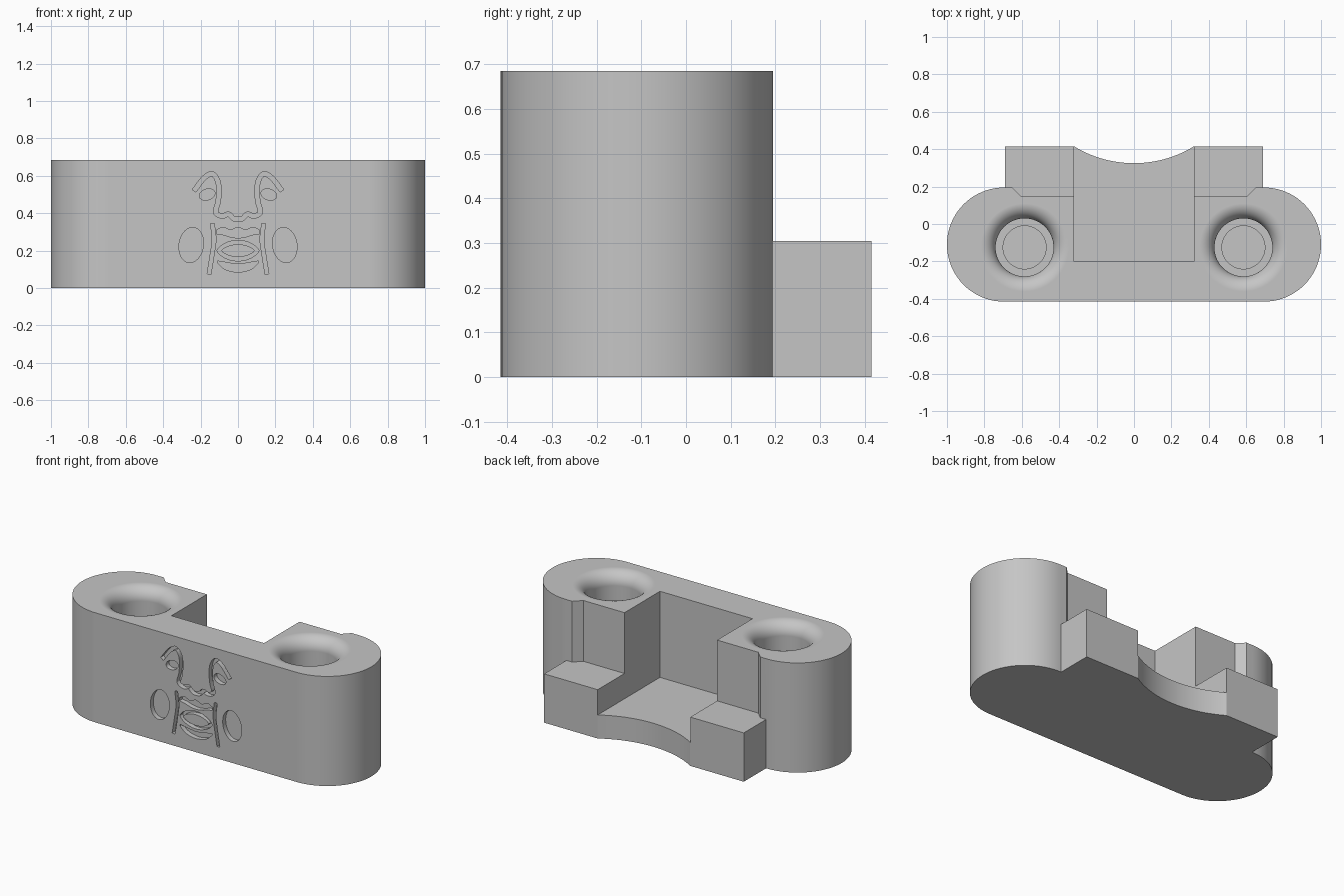
import bpy
import bmesh
from math import sin, cos, pi, radians
from mathutils import Vector

if "Cube" in bpy.data.objects:
    bpy.data.objects.remove(bpy.data.objects["Cube"])

HEIGHT, FRONT, BACK = 0.685, -0.415, 0.195
RADIUS = (BACK - FRONT) / 2
MID_Y = (BACK + FRONT) / 2
END_X = 1 - RADIUS

grey = bpy.data.materials.new("plain grey")
grey.use_nodes = True
grey.diffuse_color = (0.56, 0.56, 0.56, 1)
grey.node_tree.nodes["Principled BSDF"].inputs["Base Color"].default_value = grey.diffuse_color


def finish(name, bm):
    bmesh.ops.recalc_face_normals(bm, faces=bm.faces)
    mesh = bpy.data.meshes.new(name)
    bm.to_mesh(mesh)
    bm.free()
    mesh.materials.append(grey)
    obj = bpy.data.objects.new(name, mesh)
    bpy.context.collection.objects.link(obj)
    return obj


def extrude(bm, points, offset):
    face = bm.faces.new([bm.verts.new(p) for p in points])
    new = bmesh.ops.extrude_face_region(bm, geom=[face])["geom"]
    bmesh.ops.translate(bm, vec=offset, verts=[v for v in new if isinstance(v, bmesh.types.BMVert)])


def prism(name, outline, low, high):
    bm = bmesh.new()
    extrude(bm, [(x, y, low) for x, y in outline], (0, 0, high - low))
    return finish(name, bm)


def box(name, half, y0, y1, low, high):
    return prism(name, [(-half, y0), (half, y0), (half, y1), (-half, y1)], low, high)


def arc(cx, cy, r, start, end, n):
    angles = [radians(start + (end - start) * i / n) for i in range(n + 1)]
    return [(cx + r * cos(a), cy + r * sin(a)) for a in angles]


def combine(target, tool, operation):
    mod = target.modifiers.new(operation.lower(), "BOOLEAN")
    mod.operation, mod.solver, mod.object = operation, "EXACT", tool
    bpy.context.view_layer.objects.active = target
    bpy.ops.object.modifier_apply(modifier=mod.name)
    bpy.data.objects.remove(tool)


# Rounded body
body = prism("body", arc(END_X, MID_Y, RADIUS, -90, 90, 40)
             + arc(-END_X, MID_Y, RADIUS, 90, 270, 40), 0, HEIGHT)

# Back recess with slanted ends, then the low foot and its curved cut
recess = [(-0.605, 0.15), (0.605, 0.15), (0.705, 0.25), (-0.705, 0.25)]
combine(body, prism("recess_cutter", recess, 0.2, 0.8), "DIFFERENCE")
combine(body, box("foot", 0.69, 0, -FRONT, 0, 0.305), "UNION")
combine(body, box("pocket_cutter", 0.32, -0.2, 0.5, 0.147, 0.8), "DIFFERENCE")
combine(body, prism("arc_cutter", arc(0, 0.939, 0.614, 0, 358, 179), -0.1, 0.5), "DIFFERENCE")

# Blind stepped holes with a rounded mouth
lip, fillet = 0.235, 0.08
profile = [(0, 0.1), (0.115, 0.1), (0.115, 0.2), (lip - fillet, 0.2)]
profile += arc(lip, HEIGHT - fillet, fillet, 180, 90, 10)
profile += [(lip, 0.8), (0, 0.8)]
for side in (-1, 1):
    bm = bmesh.new()
    verts = [bm.verts.new((r, 0, z)) for r, z in profile]
    edges = [bm.edges.new(pair) for pair in zip(verts, verts[1:])]
    bmesh.ops.spin(bm, geom=verts + edges, axis=(0, 0, 1), cent=(0, 0, 0),
                   angle=2 * pi, steps=64, use_duplicate=False)
    bmesh.ops.remove_doubles(bm, verts=bm.verts, dist=0.0001)
    bmesh.ops.translate(bm, vec=(side * 0.585, -0.125, 0), verts=bm.verts)
    combine(body, finish("hole_cutter", bm), "DIFFERENCE")

# Engraved face on the front
CUT_START, CUT_END = FRONT - 0.03, FRONT + 0.03


def smooth(points, steps=4):
    pts = [Vector(p) for p in points]
    pts = [2 * pts[0] - pts[1]] + pts + [2 * pts[-1] - pts[-2]]
    out = []
    for a, b, c, d in zip(pts, pts[1:], pts[2:], pts[3:]):
        for i in range(steps):
            t = i / steps
            out.append(0.5 * (2 * b + (c - a) * t + (2 * a - 5 * b + 4 * c - d) * t ** 2
                              + (3 * b - a - 3 * c + d) * t ** 3))
    return out + [pts[-2]]


def band(bm, upper, lower, closed=False):
    """Solid strip between two matching edges."""
    rings = []
    for u, w in zip(upper, lower):
        rings.append([bm.verts.new((p[0], y, p[1])) for p, y in
                      ((u, CUT_START), (w, CUT_START), (w, CUT_END), (u, CUT_END))])
    pairs = list(zip(rings, rings[1:] + rings[:1]))
    for a, b in pairs if closed else pairs[:-1]:
        for i in range(4):
            j = (i + 1) % 4
            bm.faces.new((a[i], a[j], b[j], b[i]))
    if not closed:
        bm.faces.new(rings[0])
        bm.faces.new(rings[-1])


def stroke(bm, points, width):
    line = smooth(points)
    upper, lower = [], []
    for i, p in enumerate(line):
        d = (line[min(i + 1, len(line) - 1)] - line[max(i - 1, 0)]).normalized()
        side = Vector((-d.y, d.x)) * width / 2
        upper.append(p + side)
        lower.append(p - side)
    band(bm, upper, lower)


def mirrored(points):
    return points + [(-x, z) for x, z in reversed(points[:-1])]


def oval(cx, cz, rx, rz, tilt=0):
    c, s = cos(tilt), sin(tilt)
    return [(cx + x * rx * c - z * rz * s, cz + x * rx * s + z * rz * c)
            for x, z in arc(0, 0, 1, 0, 345, 23)]


def lens(half, height, cz):
    return [(half * cos(a), cz + height * sin(a) * abs(sin(a)) ** 0.4)
            for a in (2 * pi * i / 32 for i in range(32))]


bm = bmesh.new()
brow_and_nose = [(-0.235, 0.52), (-0.18, 0.59), (-0.135, 0.61), (-0.105, 0.56), (-0.105, 0.47),
                 (-0.12, 0.405), (-0.085, 0.385), (-0.05, 0.395), (-0.025, 0.372), (0, 0.367)]
stroke(bm, mirrored(brow_and_nose), 0.024)
band(bm, smooth(mirrored([(-0.115, 0.31), (-0.08, 0.325), (-0.04, 0.31), (0, 0.325)])),
     smooth(mirrored([(-0.115, 0.29), (-0.08, 0.285), (-0.04, 0.273), (0, 0.268)])))
band(bm, lens(0.112, 0.055, 0.2), lens(0.088, 0.034, 0.2), closed=True)
band(bm, smooth(mirrored([(-0.11, 0.145), (-0.07, 0.138), (0, 0.128)])),
     smooth(mirrored([(-0.11, 0.135), (-0.07, 0.1), (0, 0.085)])))
for side in (-1, 1):
    cheek_line = [(0.137, 0.345), (0.128, 0.26), (0.138, 0.18), (0.155, 0.075)]
    stroke(bm, [(side * x, z) for x, z in cheek_line], 0.02)
    for shape in (oval(side * 0.165, 0.5, 0.043, 0.029, side * -0.3),
                  oval(side * 0.25, 0.23, 0.065, 0.095, side * 0.15)):
        extrude(bm, [(x, CUT_START, z) for x, z in shape], (0, CUT_END - CUT_START, 0))
combine(body, finish("engraving_cutter", bm), "DIFFERENCE")

# Smooth curves with crisp edges
for obj in bpy.context.selected_objects:
    obj.select_set(False)
body.select_set(True)
bpy.context.view_layer.objects.active = body
bpy.ops.object.shade_smooth_by_angle(angle=radians(30))
normals = body.modifiers.new("even_shading", "WEIGHTED_NORMAL")
normals.keep_sharp = True
